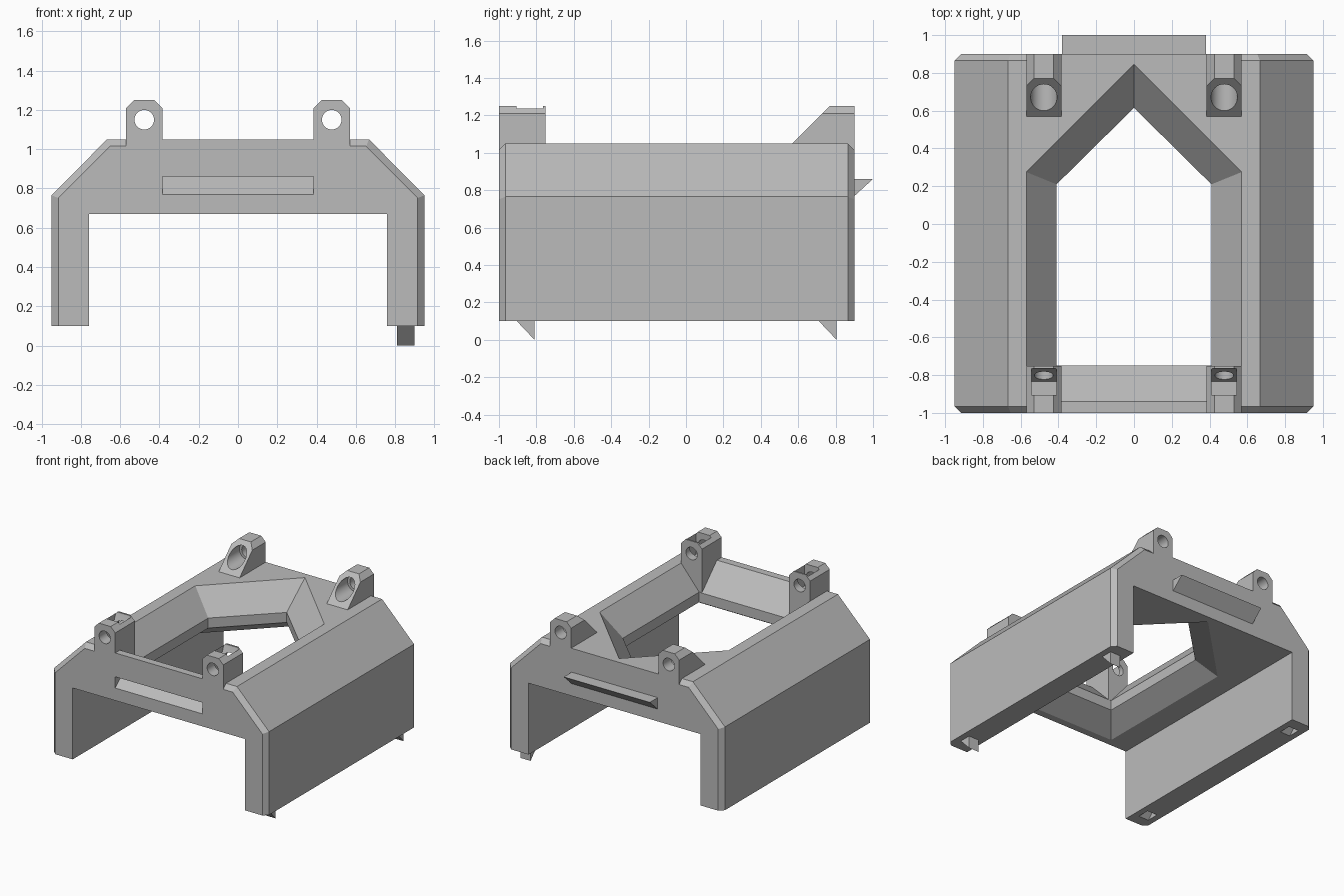
import bpy, bmesh, math

if "Cube" in bpy.data.objects:
    bpy.data.objects.remove(bpy.data.objects["Cube"])

grey = bpy.data.materials.new("plain grey")
grey.diffuse_color = (0.5, 0.5, 0.5, 1)
grey.use_nodes = True
grey.node_tree.nodes["Principled BSDF"].inputs["Base Color"].default_value = grey.diffuse_color


def loft(name, rings):
    """Closed solid through a list of equal-length point rings."""
    bm = bmesh.new()
    vs = [[bm.verts.new(p) for p in r] for r in rings]
    n = len(rings[0])
    for a, b in zip(vs, vs[1:]):
        for i in range(n):
            j = (i + 1) % n
            bm.faces.new((a[i], a[j], b[j], b[i]))
    bm.faces.new(vs[0])
    bm.faces.new(vs[-1])
    bmesh.ops.remove_doubles(bm, verts=bm.verts, dist=1e-4)
    bmesh.ops.recalc_face_normals(bm, faces=bm.faces)
    me = bpy.data.meshes.new(name)
    bm.to_mesh(me)
    bm.free()
    me.materials.append(grey)
    ob = bpy.data.objects.new(name, me)
    bpy.context.collection.objects.link(ob)
    return ob


def along_x(name, yz, x0, x1):
    return loft(name, [[(x, y, z) for y, z in yz] for x in (x0, x1)])


def along_y(name, xz, y0, y1):
    return loft(name, [[(x, y, z) for x, z in xz] for y in (y0, y1)])


def cylinder_y(name, x, z, r, y0, y1, n=32):
    ring = [(x + r * math.cos(2 * math.pi * i / n), z + r * math.sin(2 * math.pi * i / n))
            for i in range(n)]
    return along_y(name, ring, y0, y1)


def boolean(target, tool, op):
    bpy.context.view_layer.objects.active = target
    m = target.modifiers.new(op, 'BOOLEAN')
    m.operation, m.object, m.solver = op, tool, 'EXACT'
    bpy.ops.object.modifier_apply(modifier=m.name)
    bpy.data.objects.remove(tool)


# Arch-shaped shell with bevelled ends; the top middle stays unbevelled
def arch(y, bevel):
    b = 0.035 if bevel else 0
    half = [(0.57, 1.05), (0.57, 1.05 - b), (0.667 - 0.4 * b, 1.05 - b),
            (0.95 - b, 0.765 - 0.4 * b), (0.95 - b, 0.1), (0.76, 0.1), (0.76, 0.67)]
    pts = half + [(-x, z) for x, z in reversed(half)]
    return [(x, y, z) for x, z in pts]


frame = loft("frame", [arch(-1, True), arch(-0.965, False), arch(0.865, False), arch(0.9, True)])


# House-shaped opening, flared at both the top and the bottom
def opening(z, w, front, shoulder, apex):
    return [(x, y, z) for x, y in ((-w, front), (w, front), (w, shoulder), (0, apex), (-w, shoulder))]


wide, narrow = (0.57, -0.94, 0.275, 0.845), (0.41, -0.75, 0.21, 0.615)
boolean(frame, loft("opening_cutter", [
    opening(0.5, *wide), opening(0.67, *wide), opening(0.78, *narrow),
    opening(0.86, *narrow), opening(1.05, *wide), opening(1.2, *wide)]), 'DIFFERENCE')

# Wedge slot in the front wall and matching tab on the back
boolean(frame, along_x("slot_cutter", [(-1.02, 0.752), (-0.9, 0.86), (-1.02, 0.86)],
                       -0.385, 0.385), 'DIFFERENCE')
boolean(frame, along_x("back_tab", [(0.88, 0.75), (1.0, 0.86), (0.88, 0.86)],
                       -0.38, 0.38), 'UNION')

# Wedge sockets under the left leg, wedge pegs under the right leg
for y in (-0.81, 0.805):
    boolean(frame, along_x("socket_cutter", [(y - 0.1, 0.08), (y - 0.1, 0.1), (y, 0.195), (y, 0.08)],
                           -0.9, -0.81), 'DIFFERENCE')
    boolean(frame, along_x("peg", [(y - 0.095, 0.1), (y - 0.095, 0.12), (y, 0.12), (y, 0.0)],
                           0.81, 0.9), 'UNION')


# Four screw lugs with chamfered tops
def lug(name, x, z0, y0, y1):
    w, c = 0.0925, 0.04
    return along_y(name, [(x - w, z0), (x + w, z0), (x + w, 1.25 - c), (x + w - c, 1.25),
                          (x - w + c, 1.25), (x - w, 1.25 - c)], y0, y1)


for x in (-0.4775, 0.4775):
    # front lug with a nut pocket open at the top
    front = lug("front_lug", x, 0.82, -1.0, -0.752)
    boolean(front, along_x("nut_cutter", [(-0.905, 1.3), (-0.905, 1.07), (-0.835, 1.07),
                                          (-0.765, 1.24), (-0.765, 1.3)],
                           x - 0.066, x + 0.066), 'DIFFERENCE')
    boolean(front, cylinder_y("hole_cutter", x, 1.15, 0.05, -1.1, -0.7), 'DIFFERENCE')
    boolean(frame, front, 'UNION')
    # back lug with a sloped front and a counterbored hole
    back = lug("back_lug", x, 0.95, 0.5, 0.9)
    boolean(back, along_x("slope_cutter", [(0.4, 0.88), (0.77, 1.25), (0.82, 1.3), (0.4, 1.3)],
                          x - 0.2, x + 0.2), 'DIFFERENCE')
    boolean(back, cylinder_y("bore_cutter", x, 1.15, 0.07, 0.4, 0.8), 'DIFFERENCE')
    boolean(back, cylinder_y("hole_cutter", x, 1.15, 0.05, 0.7, 1.0), 'DIFFERENCE')
    boolean(frame, back, 'UNION')

# Smooth only the round holes
bpy.ops.object.select_all(action='DESELECT')
frame.select_set(True)
bpy.context.view_layer.objects.active = frame
bpy.ops.object.shade_smooth_by_angle(angle=math.radians(25))
